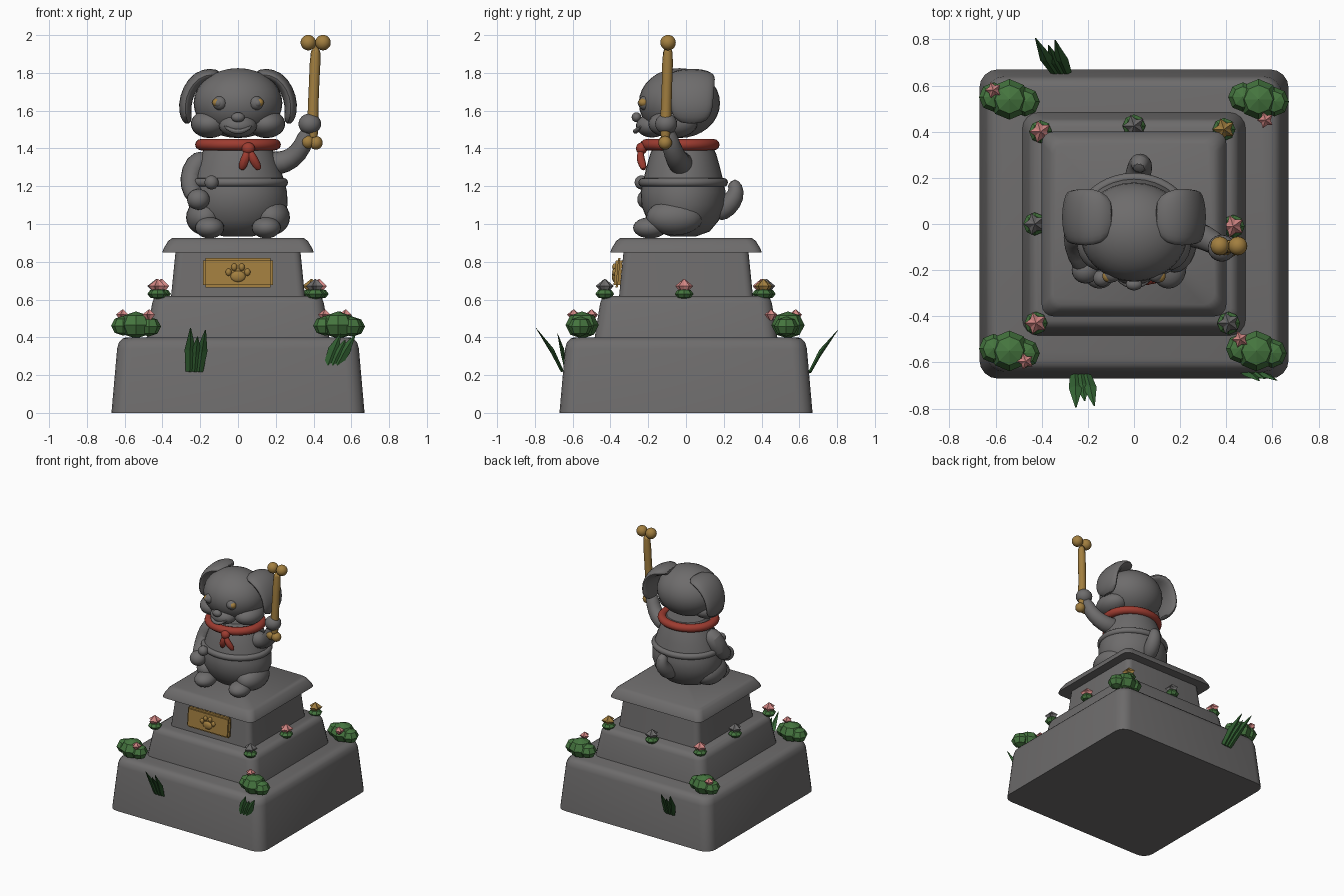
import bpy, bmesh, math
from mathutils import Vector, Euler

if "Cube" in bpy.data.objects:
    bpy.data.objects.remove(bpy.data.objects["Cube"])


def material(name, rgb):
    m = bpy.data.materials.new(name)
    m.diffuse_color = (*rgb, 1)
    m.use_nodes = True
    m.node_tree.nodes["Principled BSDF"].inputs["Base Color"].default_value = m.diffuse_color
    return m


STONE = material("stone grey", (0.155, 0.15, 0.15))
GOLD = material("old gold", (0.36, 0.21, 0.05))
RED = material("scarf red", (0.34, 0.045, 0.03))
GREEN = material("bush green", (0.06, 0.18, 0.05))
DARK = material("grass green", (0.035, 0.13, 0.035))
PINK = material("flower pink", (0.65, 0.24, 0.23))


def finish(name, bm, mat, smooth=True, subsurf=0):
    bmesh.ops.recalc_face_normals(bm, faces=bm.faces)
    me = bpy.data.meshes.new(name)
    bm.to_mesh(me)
    bm.free()
    me.materials.append(mat)
    ob = bpy.data.objects.new(name, me)
    bpy.context.collection.objects.link(ob)
    bpy.ops.object.select_all(action='DESELECT')
    ob.select_set(True)
    bpy.context.view_layer.objects.active = ob
    if smooth:
        bpy.ops.object.shade_smooth_by_angle(angle=math.radians(40))
    if subsurf:
        ob.modifiers.new("round", 'SUBSURF').levels = subsurf
        ob.modifiers["round"].render_levels = subsurf
    return ob


def loft(name, rings, mat, smooth=True, subsurf=0):
    bm = bmesh.new()
    vs = [[bm.verts.new(p) for p in r] for r in rings]
    n = len(vs[0])
    for a, b in zip(vs, vs[1:]):
        for i in range(n):
            bm.faces.new((a[i], a[(i + 1) % n], b[(i + 1) % n], b[i]))
    bm.faces.new(vs[0])
    bm.faces.new(vs[-1])
    return finish(name, bm, mat, smooth, subsurf)


def ball(name, loc, rad, mat=STONE, seg=24, rot=(0, 0, 0), smooth=True):
    bm = bmesh.new()
    bmesh.ops.create_uvsphere(bm, u_segments=seg, v_segments=max(seg // 2, 4), radius=1)
    rad = (rad,) * 3 if isinstance(rad, (int, float)) else rad
    e = Euler(rot).to_matrix()
    for v in bm.verts:
        v.co = e @ Vector([c * r for c, r in zip(v.co, rad)]) + Vector(loc)
    return finish(name, bm, mat, smooth)


def tube(name, pts, mat=STONE, side=(0, 1, 0), wide=1, n=10, smooth=True, subsurf=1):
    """Sweep an ellipse along points (x, y, z, radius); 'side' is its wide axis."""
    rings = []
    for i, p in enumerate(pts):
        c = Vector(p[:3])
        d = Vector(pts[min(i + 1, len(pts) - 1)][:3]) - Vector(pts[max(i - 1, 0)][:3])
        s = Vector(side)
        s = (s - d * (s.dot(d) / d.dot(d))).normalized()
        t = d.cross(s).normalized()
        rings.append([c + p[3] * (wide * math.cos(a) * s + math.sin(a) * t)
                      for a in (2 * math.pi * k / n for k in range(n))])
    return loft(name, rings, mat, smooth, subsurf)


def torus(name, loc, rx, ry, r, rz, mat):
    bm = bmesh.new()
    n, k = 40, 12
    vs = [[bm.verts.new((loc[0] + (rx + r * math.cos(b)) * math.cos(a),
                         loc[1] + (ry + r * math.cos(b)) * math.sin(a),
                         loc[2] + rz * math.sin(b)))
           for b in (2 * math.pi * j / k for j in range(k))]
          for a in (2 * math.pi * i / n for i in range(n))]
    for i in range(n):
        for j in range(k):
            bm.faces.new((vs[i][j], vs[(i + 1) % n][j],
                          vs[(i + 1) % n][(j + 1) % k], vs[i][(j + 1) % k]))
    return finish(name, bm, mat)


def rounded_square(h, r, z):
    out = []
    for q, (sx, sy) in enumerate(((1, 1), (-1, 1), (-1, -1), (1, -1))):
        for k in range(5):
            a = math.pi / 2 * (q + k / 4)
            out.append((sx * (h - r) + r * math.cos(a), sy * (h - r) + r * math.sin(a), z))
    return out


# Stepped pedestal: (half width, corner radius, height)
TIERS = {
    "lower_tier": [(.67, .08, 0), (.64, .08, .34), (.63, .08, .375), (.612, .08, .393), (.59, .08, .40)],
    "middle_tier": [(.485, .07, .39), (.455, .07, .58), (.445, .07, .605), (.42, .06, .62)],
    "upper_tier": [(.355, .04, .61), (.33, .04, .86)],
    "pedestal_cap": [(.40, .05, .85), (.395, .05, .868), (.37, .05, .91), (.35, .05, .925)],
}
for tier, prof in TIERS.items():
    loft(tier, [rounded_square(*p) for p in prof], STONE)

# Plaque with paw print
bm = bmesh.new()
bmesh.ops.create_cube(bm, size=1)
for v in bm.verts:
    v.co = Vector((v.co.x * .37, v.co.y * .035 - .36 + v.co.z * .014, v.co.z * .155 + .742))
bmesh.ops.bevel(bm, geom=bm.edges[:], offset=.012, segments=2, affect='EDGES')
finish("plaque", bm, GOLD)
ball("paw_pad", (0, -.377, .722), (.04, .016, .03), GOLD)
for i, (x, z) in enumerate(((-.05, .745), (-.02, .772), (.02, .772), (.05, .745))):
    ball(f"paw_toe_{i}", (x, -.377, z), (.016, .014, .02), GOLD, 12)

# Body: stacked ellipses (half x, half y, height)
body = [(.08, .07, .935), (.17, .14, .96), (.235, .19, 1.02), (.262, .222, 1.1), (.26, .225, 1.17),
        (.245, .212, 1.23), (.222, .195, 1.3), (.195, .175, 1.37), (.15, .14, 1.45)]
loft("body", [[(a * math.cos(t), -.015 + b * math.sin(t), z)
               for t in (2 * math.pi * k / 32 for k in range(32))] for a, b, z in body], STONE)
torus("waistband", (0, -.015, 1.22), .243, .215, .022, .023, STONE)
for s, tag in ((-1, "left"), (1, "right")):
    ball("thigh_" + tag, (s * .175, -.06, 1.035), (.10, .15, .095))
    ball("foot_" + tag, (s * .15, -.19, .98), (.077, .09, .056))

# Lowered arm and raised arm
tube("lowered_arm", [(-.16, -.02, 1.36, .05), (-.22, -.03, 1.32, .073), (-.255, -.05, 1.23, .066),
                     (-.24, -.13, 1.16, .055), (-.21, -.2, 1.13, .045)], wide=1.1)
ball("lowered_hand", (-.21, -.2, 1.13), (.06, .058, .055))
ball("thumb", (-.14, -.235, 1.22), .037)
tube("raised_arm", [(.13, -.02, 1.33, .07), (.21, -.03, 1.315, .068), (.29, -.05, 1.345, .06),
                    (.345, -.08, 1.41, .053), (.375, -.1, 1.51, .046)])
ball("raised_hand", (.38, -.105, 1.53), (.06, .058, .055))

# Tail
tube("tail", [(.0, .15, 1.04, .05), (.02, .22, 1.09, .062), (.03, .265, 1.15, .054),
              (.025, .265, 1.2, .042), (.02, .235, 1.225, .03)], side=(1, 0, 0))

# Bone
tube("bone_shaft", [(.398, -.11, 1.43, .03), (.395, -.107, 1.56, .031), (.403, -.1, 1.75, .027),
                    (.413, -.095, 1.96, .034)], GOLD, n=12)
for i, p in enumerate(((.372, -.095, 1.96), (.45, -.095, 1.96), (.412, -.11, 1.43), (.37, -.11, 1.435))):
    ball(f"bone_knob_{i}", p, .041 if i < 2 else .036, GOLD, 20)

# Head and face
ball("head", (0, -.035, 1.64), (.235, .215, .185), seg=32)
ball("muzzle", (0, -.18, 1.52), (.10, .085, .062))
ball("nose", (0, -.262, 1.565), (.036, .026, .026), seg=16)
tube("mouth", [(-.075, -.235, 1.52, .008), (-.04, -.262, 1.495, .013), (0, -.27, 1.488, .015),
               (.04, -.262, 1.495, .013), (.075, -.235, 1.52, .008)], side=(0, 0, 1), n=8)
for s, tag in ((-1, "left"), (1, "right")):
    ball("jowl_" + tag, (s * .15, -.07, 1.53), (.10, .13, .075))
    ball("eye_" + tag, (s * .095, -.215, 1.64), .038, seg=16)
    ball("eye_ring_" + tag, (s * .113, -.226, 1.643), (.024, .026, .022), GOLD, 16)
    ball("pupil_" + tag, (s * .104, -.236, 1.64), (.021, .02, .021), seg=16)
    tube("ear_" + tag, [(s * x, .03, z, r) for x, z, r in
                        ((.09, 1.785, .022), (.14, 1.795, .036), (.21, 1.775, .04), (.262, 1.71, .037),
                         (.283, 1.63, .036), (.276, 1.565, .032), (.262, 1.53, .016))], wide=3.3, n=12)

# Scarf
torus("scarf", (0, -.032, 1.42), .195, .178, .032, .03, RED)
ball("scarf_knot", (.055, -.235, 1.4), (.035, .03, .032), RED, 16)
for i, x in enumerate((.025, .1)):
    tube(f"scarf_tail_{i}", [(.055, -.235, 1.4, .016), ((x + .055) / 2, -.245, 1.35, .024),
                             (x, -.228, 1.31, .024), (x + (x - .05) * .3, -.222, 1.285, .012)],
         RED, side=(1, 0, 0), wide=1.1, n=8)


def flower(name, x, y, z, r, mat):
    """Five-pointed faceted bud."""
    def ring(f, h):
        return [(x + r * f * (1 if k % 2 else .6) * math.cos(k * math.pi / 5),
                 y + r * f * (1 if k % 2 else .6) * math.sin(k * math.pi / 5), z + h * r)
                for k in range(10)]
    loft(name, [ring(.25, -.8), ring(1, 0), ring(.05, .75)], mat, smooth=False)


# Corner bushes, each with one blossom
BUSHES = (((-.54, .54), (-.61, .58)), ((.54, .54), (.57, .45)),
          ((-.54, -.55), (-.47, -.595)), ((.53, -.55), (.46, -.5)))
for i, ((x, y), (fx, fy)) in enumerate(BUSHES):
    for j, (dx, dy, r) in enumerate(((0, 0, .088), (-.068, .01, .064), (.068, -.01, .064))):
        ball(f"bush_{i}_{j}", (x + dx, y + dy, .465 - j * .004), (r, r, r * .82), GREEN, 8, smooth=False)
    flower(f"bush_blossom_{i}", fx, fy, .52, .037, PINK)

# Small plants along the middle ledge
PLANTS = ((-.405, .40, PINK), (0, .425, STONE), (.39, .41, GOLD), (-.43, 0, STONE),
          (.43, -.01, PINK), (-.425, -.43, PINK), (.41, -.43, STONE))
for i, (x, y, mat) in enumerate(PLANTS):
    ball(f"ledge_plant_{i}", (x, y, .63), (.05, .05, .028), GREEN, 8, smooth=False)
    flower(f"ledge_blossom_{i}", x, y, .672, .05, mat)

# Grass tufts: base point and lean direction
TUFTS = ((-.23, -.655, .22, .02, -.14, .23), (-.315, .655, .215, -.07, .15, .225),
         (.50, -.64, .25, .085, -.04, .17))
for i, (x, y, z, dx, dy, dz) in enumerate(TUFTS):
    for j, (off, f) in enumerate(((-.032, 1), (0, .8), (.03, .95))):
        tube(f"grass_{i}_{j}", [(x + off * .8, y, z, .008),
                                (x + off + dx * .45 * f, y + dy * .4 * f, z + dz * .5 * f, .011),
                                (x + off * 1.3 + dx * f, y + dy * f, z + dz * f, .001)],
             DARK, side=(1, 0, 0), wide=2.7, n=4, smooth=False, subsurf=0)
